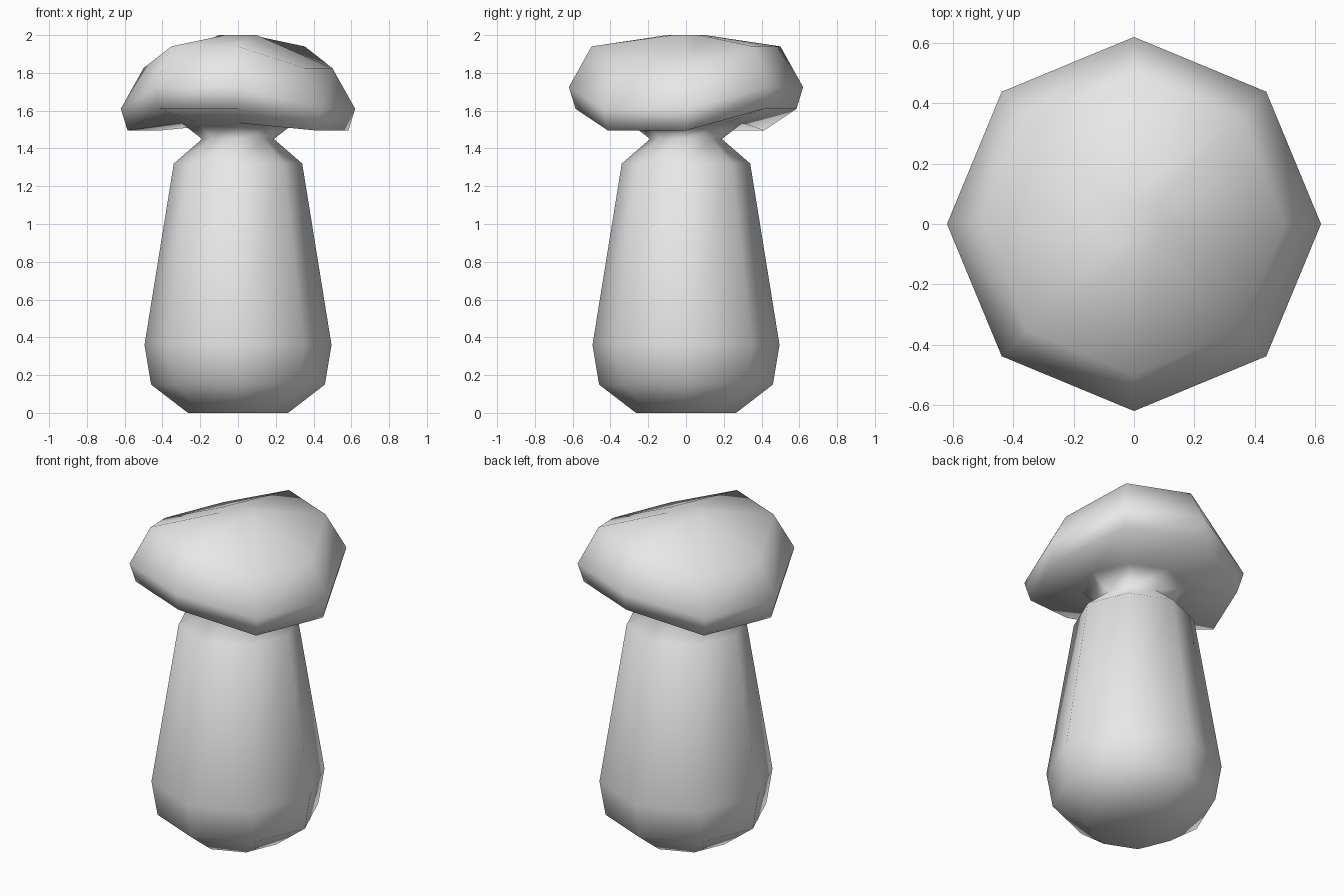
import bpy
import bmesh
from math import sin, cos, tau

cube = bpy.data.objects.get("Cube")
if cube:
    bpy.data.objects.remove(cube, do_unlink=True)

SIDES = 8
LIFTED = (1, 2, 5, 6)   # cap corners that curl upwards

# Profile from foot to crown: radius, height, curl
profile = [
    (0.265, 0.0, 0), (0.46, 0.15, 0), (0.495, 0.36, 0), (0.34, 1.32, 0),   # stem
    (0.19, 1.45, 0), (0.3, 1.535, 0),                                      # neck
    (0.585, 1.495, 0.115), (0.62, 1.61, 0.115), (0.5, 1.825, 0.115),       # cap rim
    (0.1, 2.0, 0),                                                         # crown
]

grey = bpy.data.materials.new("plain grey")
grey.use_nodes = True
grey.diffuse_color = (0.8, 0.8, 0.8, 1)
grey.node_tree.nodes["Principled BSDF"].inputs["Base Color"].default_value = (0.8, 0.8, 0.8, 1)

# Stem and curled cap as one continuous skin
bm = bmesh.new()
rings = []
for radius, height, curl in profile:
    ring = []
    for i in range(SIDES):
        a = tau * i / SIDES
        z = height + (curl if i in LIFTED else 0)
        ring.append(bm.verts.new((radius * cos(a), radius * sin(a), z)))
    rings.append(ring)
for low, high in zip(rings, rings[1:]):
    for i in range(SIDES):
        j = (i + 1) % SIDES
        bm.faces.new((low[i], low[j], high[j], high[i]))
bm.faces.new(rings[0][::-1])
bm.faces.new(rings[-1])
for face in bm.faces:
    face.smooth = True

mesh = bpy.data.meshes.new("mushroom")
bm.to_mesh(mesh)
bm.free()
mesh.materials.append(grey)
mushroom = bpy.data.objects.new("mushroom", mesh)
bpy.context.collection.objects.link(mushroom)
